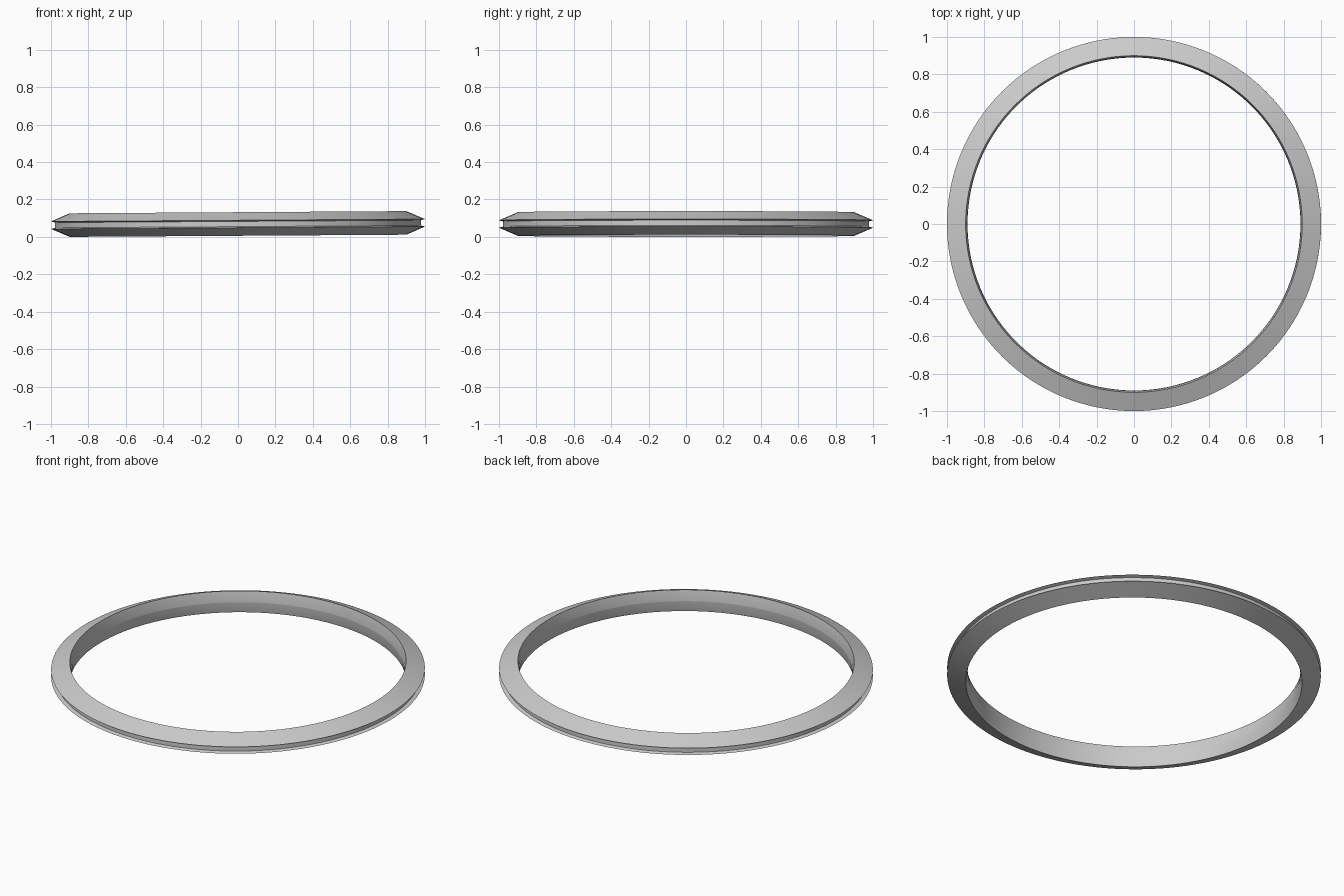
import bpy, bmesh, math
from mathutils import Matrix

if "Cube" in bpy.data.objects:
    bpy.data.objects.remove(bpy.data.objects["Cube"])

SEGMENTS = 128
TILT = math.radians(-0.37)   # ring leans slightly, right side higher
CENTRE_Z = 0.069

# Upper half of the cross-section (radius, height above mid-plane), inside to outside
half = [(0.893, 0.032), (0.90, 0.063), (1.0, 0.020), (0.979, 0.014)]
profile = [(0.89, 0.0)] + half + [(r, -z) for r, z in reversed(half)]


def lathe(name, points, segments):
    """Spin a closed profile around z."""
    bm = bmesh.new()
    rings = []
    for i in range(segments):
        a = 2 * math.pi * i / segments
        rings.append([bm.verts.new((r * math.cos(a), r * math.sin(a), z)) for r, z in points])
    n = len(points)
    for i in range(segments):
        a, b = rings[i], rings[(i + 1) % segments]
        for j in range(n):
            k = (j + 1) % n
            bm.faces.new((a[j], b[j], b[k], a[k]))
    bmesh.ops.recalc_face_normals(bm, faces=bm.faces)
    bm.transform(Matrix.Translation((0, 0, CENTRE_Z)) @ Matrix.Rotation(TILT, 4, 'Y'))
    mesh = bpy.data.meshes.new(name)
    bm.to_mesh(mesh)
    bm.free()
    obj = bpy.data.objects.new(name, mesh)
    bpy.context.collection.objects.link(obj)
    return obj


# Bevelled ring with a narrow groove around its outer edge
ring = lathe("grooved_ring", profile, SEGMENTS)
bpy.context.view_layer.objects.active = ring
ring.select_set(True)
bpy.ops.object.shade_smooth_by_angle(angle=math.radians(10))
